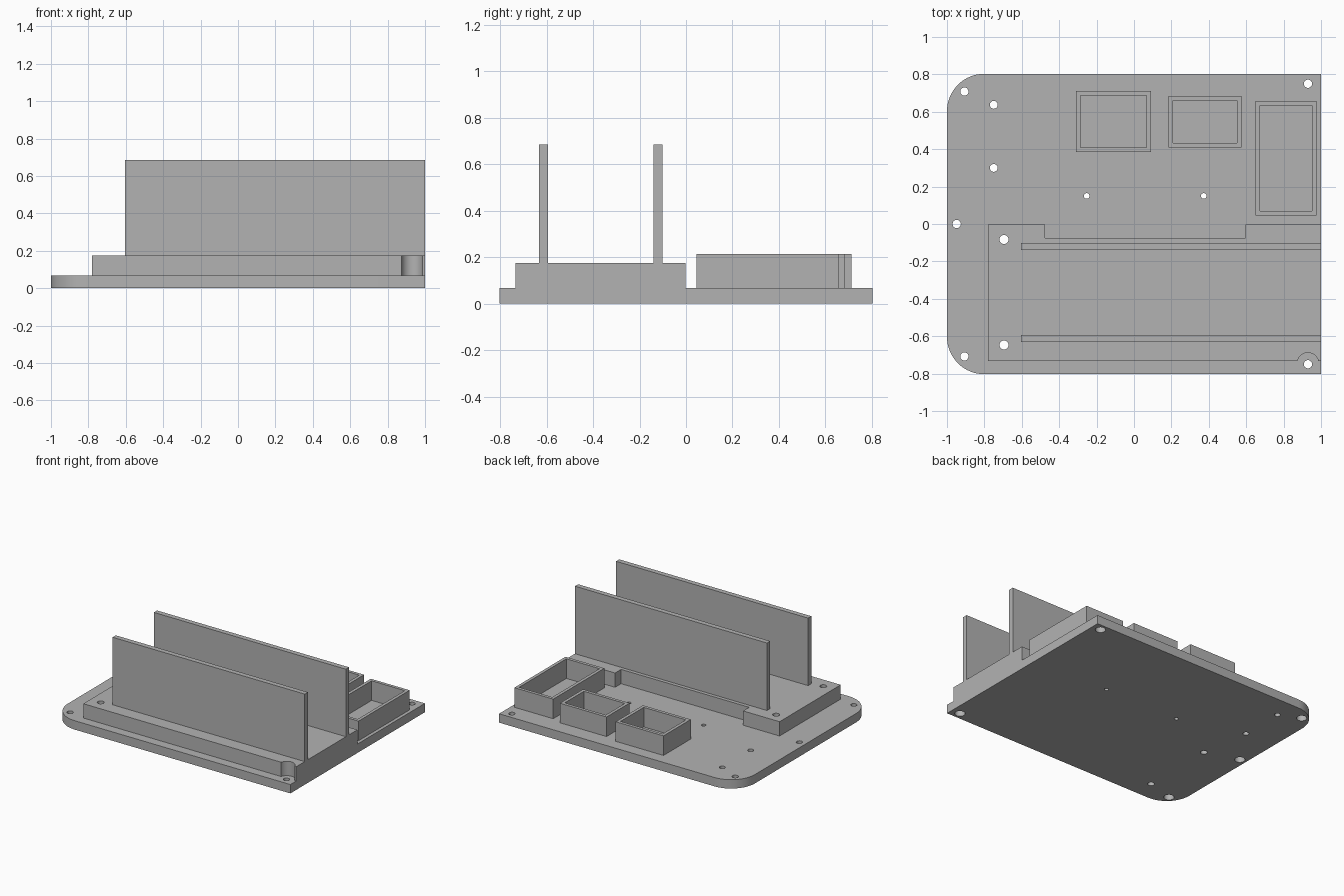
import bpy, bmesh
from math import sin, cos, pi, radians

if "Cube" in bpy.data.objects:
    bpy.data.objects.remove(bpy.data.objects["Cube"], do_unlink=True)

GREY = (0.45, 0.45, 0.45, 1)
grey = bpy.data.materials.new("light grey")
grey.use_nodes = True
grey.diffuse_color = GREY
grey.node_tree.nodes["Principled BSDF"].inputs["Base Color"].default_value = GREY

PLATE, DECK, TRAY, WALL = 0.067, 0.175, 0.215, 0.685


def prisms(name, outlines, z0, z1):
    """One object made of closed upright prisms, one per counter-clockwise outline."""
    bm = bmesh.new()
    for outline in outlines:
        low = [bm.verts.new((x, y, z0)) for x, y in outline]
        high = [bm.verts.new((x, y, z1)) for x, y in outline]
        bm.faces.new(low[::-1])
        bm.faces.new(high)
        n = len(outline)
        for i in range(n):
            j = (i + 1) % n
            bm.faces.new((low[i], low[j], high[j], high[i]))
    mesh = bpy.data.meshes.new(name)
    bm.to_mesh(mesh)
    bm.free()
    mesh.materials.append(grey)
    ob = bpy.data.objects.new(name, mesh)
    bpy.context.collection.objects.link(ob)
    return ob


def arc(x, y, r, start, end, steps):
    angles = [radians(start + (end - start) * i / steps) for i in range(steps + 1)]
    return [(x + r * cos(a), y + r * sin(a)) for a in angles]


def circle(x, y, r):
    return arc(x, y, r, 0, 360, 32)[:-1]


def rect(x0, x1, y0, y1):
    return [(x0, y0), (x1, y0), (x1, y1), (x0, y1)]


def cut(ob, *cutters):
    for c in cutters:
        c.hide_render = True
        mod = ob.modifiers.new("cut", "BOOLEAN")
        mod.operation = "DIFFERENCE"
        mod.solver = "EXACT"
        mod.object = c
    bpy.context.view_layer.update()
    result = ob.evaluated_get(bpy.context.evaluated_depsgraph_get())
    mesh = bpy.data.meshes.new_from_object(result)
    ob.modifiers.clear()
    ob.data = mesh


# Hole positions
screws = [(-0.907, 0.708), (-0.907, -0.708), (0.93, 0.75), (0.93, -0.75), (-0.948, 0)]
posts = [(-0.75, 0.637), (-0.75, 0.3)]
deck_holes = [(-0.695, -0.083), (-0.695, -0.647)]
pins = [(-0.253, 0.15), (0.373, 0.15)]
holes = [circle(x, y, r) for group, r in
         ((screws, 0.022), (posts, 0.021), (deck_holes, 0.024), (pins, 0.015))
         for x, y in group]
hole_cutter = prisms("hole_cutter", holes, -0.1, 0.3)
bore_cutter = prisms("bore_cutter", [circle(x, y, 0.036) for x, y in screws], -0.1, 0.042)
corner_cutter = prisms("corner_cutter", [circle(0.93, -0.745, 0.057)], 0.0, 0.3)

# Base plate, rounded on one side
H, R = 0.803, 0.2
base = prisms("base_plate", [[(1, -H), (1, H)]
                             + arc(-1 + R, H - R, R, 90, 180, 16)
                             + arc(-1 + R, R - H, R, 180, 270, 16)], 0, PLATE)
cut(base, hole_cutter, bore_cutter)

# Raised deck with a long recess at the back and a scooped corner
deck = prisms("raised_deck", [[(-0.78, -0.733), (1, -0.733), (1, -0.003), (0.595, -0.003),
                               (0.595, -0.075), (-0.475, -0.075), (-0.475, -0.003),
                               (-0.78, -0.003)]], PLATE, DECK)
cut(deck, hole_cutter, corner_cutter)

# Two upright walls
parts = [base, deck]
for name, y in (("front_wall", -0.632), ("back_wall", -0.14)):
    parts.append(prisms(name, [rect(-0.605, 1, y, y + 0.038)], DECK, WALL))

# Open trays, the plate forms their floor
T = 0.024
for name, x0, x1, y0, y1 in (("right_tray", -0.31, 0.09, 0.386, 0.711),
                             ("middle_tray", 0.185, 0.575, 0.408, 0.684),
                             ("left_tray", 0.65, 0.975, 0.046, 0.657)):
    tray = prisms(name, [rect(x0, x1, y0, y1)], PLATE, TRAY)
    hollow = prisms("hollow_cutter", [rect(x0 + T, x1 - T, y0 + T, y1 - T)], 0, 0.3)
    cut(tray, hollow)
    bpy.data.objects.remove(hollow, do_unlink=True)
    parts.append(tray)

for cutter in (hole_cutter, bore_cutter, corner_cutter):
    bpy.data.objects.remove(cutter, do_unlink=True)

# Smooth the rounded sides, keep edges sharp
bpy.ops.object.select_all(action="DESELECT")
for ob in parts:
    ob.select_set(True)
bpy.context.view_layer.objects.active = base
bpy.ops.object.shade_smooth_by_angle(angle=radians(30))
